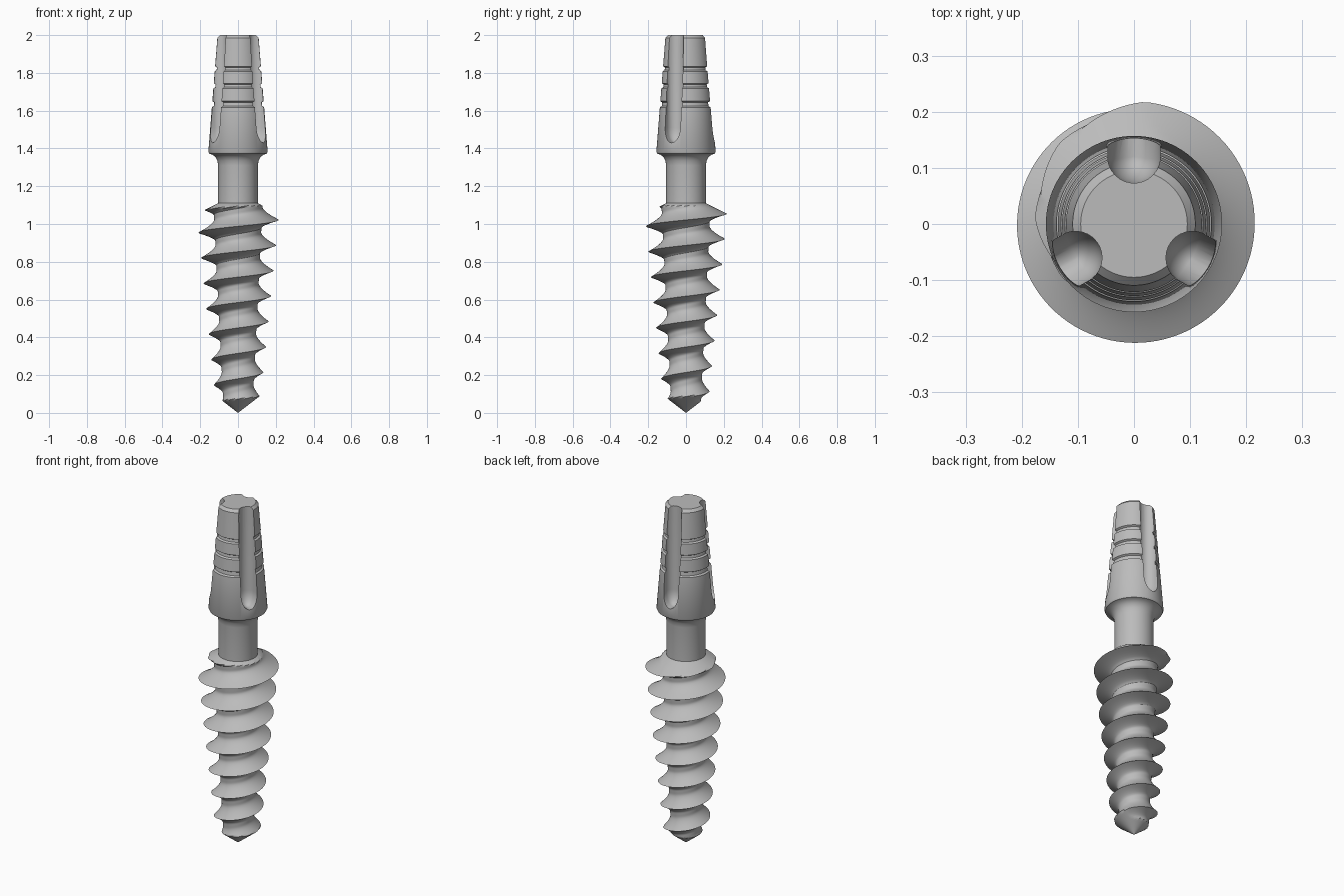
import bpy, bmesh, math
from mathutils import Matrix

if "Cube" in bpy.data.objects:
    bpy.data.objects.remove(bpy.data.objects["Cube"])

steel = bpy.data.materials.new("grey_metal")
steel.diffuse_color = (0.5, 0.5, 0.5, 1)
steel.use_nodes = True
steel.node_tree.nodes["Principled BSDF"].inputs["Base Color"].default_value = steel.diffuse_color


def make_object(name, bm):
    bmesh.ops.remove_doubles(bm, verts=bm.verts, dist=1e-5)
    bmesh.ops.dissolve_degenerate(bm, edges=bm.edges, dist=1e-6)
    bmesh.ops.recalc_face_normals(bm, faces=bm.faces)
    mesh = bpy.data.meshes.new(name)
    bm.to_mesh(mesh)
    bm.free()
    mesh.materials.append(steel)
    obj = bpy.data.objects.new(name, mesh)
    bpy.context.collection.objects.link(obj)
    return obj


def activate(obj):
    bpy.ops.object.select_all(action='DESELECT')
    obj.select_set(True)
    bpy.context.view_layer.objects.active = obj


def skin(bm, columns, closed=False):
    """Join neighbouring columns of vertices with quads."""
    pairs = list(zip(columns, columns[1:]))
    if closed:
        pairs.append((columns[-1], columns[0]))
    for a, b in pairs:
        for i in range(len(a) - 1):
            bm.faces.new((a[i], b[i], b[i + 1], a[i + 1]))


# Threaded shaft: a grid that follows the helix, clipped by the tip and shoulder cones
PITCH, START, TOP = 0.1345, 0.08, 1.11
ROWS, SIDES = 20, 96


def thread_radius(u, z):
    root = 0.075 + 0.05 * z
    crest = 0.113 + 0.1 * z
    if u < 0.5:
        h = (1 - u / 0.5) ** 1.6
    else:
        h = max(0, (u - 0.7) / 0.3) ** 1.6
    return max(0, min(root + (crest - root) * h, 1.3 * z, 0.105 + (TOP - z) * 2))


bm = bmesh.new()
columns = []
for c in range(SIDES + 1):
    turn = c / SIDES
    a = turn * 2 * math.pi
    column = []
    for k in range(-2 * ROWS, 9 * ROWS):
        z = START + PITCH * (k / ROWS + turn)
        z = min(max(z, 0), TOP)
        r = thread_radius((k % ROWS) / ROWS, z)
        column.append(bm.verts.new((r * math.cos(a), r * math.sin(a), z)))
    columns.append(column)
skin(bm, columns)
threaded_shaft = make_object("threaded_shaft", bm)

# Neck and tapered post: turned profile with three ring grooves
profile = [(0, 1.10), (0.105, 1.10), (0.105, 1.31), (0.109, 1.335), (0.12, 1.355),
           (0.137, 1.368), (0.152, 1.372), (0.157, 1.382)]


def taper(z):
    return 0.157 - (z - 1.382) * 0.079


for low, high in ((1.618, 1.65), (1.718, 1.745), (1.808, 1.835)):
    profile += [(taper(low), low), (taper(low) - 0.01, low + 0.006),
                (taper(high) - 0.01, high - 0.006), (taper(high), high)]
profile += [(taper(1.985), 1.985), (0.095, 2.0), (0, 2.0)]

bm = bmesh.new()
columns = []
for c in range(SIDES):
    a = 2 * math.pi * c / SIDES
    columns.append([bm.verts.new((r * math.cos(a), r * math.sin(a), z)) for r, z in profile])
skin(bm, columns, closed=True)
post = make_object("tapered_post", bm)

# Three round-ended flutes cut down the post
SEG, RAD = 28, 0.047
levels = [(RAD * math.sin(t), 1.51 - 0.08 * math.cos(t))
          for t in [0.05 + (math.pi / 2 - 0.05) * i / 8 for i in range(9)]]
levels.append((RAD, 2.1))
for n in range(3):
    bm = bmesh.new()
    columns = []
    for s in range(SEG):
        a = 2 * math.pi * (s + 0.5) / SEG
        column = []
        for r, z in levels:
            out = 0.07 if math.sin(a) > 0 else 0
            column.append(bm.verts.new((r * math.cos(a), 0.12 + out + r * math.sin(a), z)))
        columns.append(column)
    skin(bm, columns, closed=True)
    bm.faces.new([col[0] for col in columns])
    bm.faces.new([col[-1] for col in columns])
    bm.transform(Matrix.Rotation(n * 2 * math.pi / 3, 4, 'Z'))
    cutter = make_object("flute_cutter", bm)
    cutter.hide_render = True
    mod = post.modifiers.new("flute", 'BOOLEAN')
    mod.operation = 'DIFFERENCE'
    mod.solver = 'EXACT'
    mod.object = cutter
    activate(post)
    bpy.ops.object.modifier_apply(modifier=mod.name)
    bpy.data.objects.remove(cutter)

for obj in (threaded_shaft, post):
    activate(obj)
    bpy.ops.object.shade_smooth_by_angle(angle=math.radians(32))
